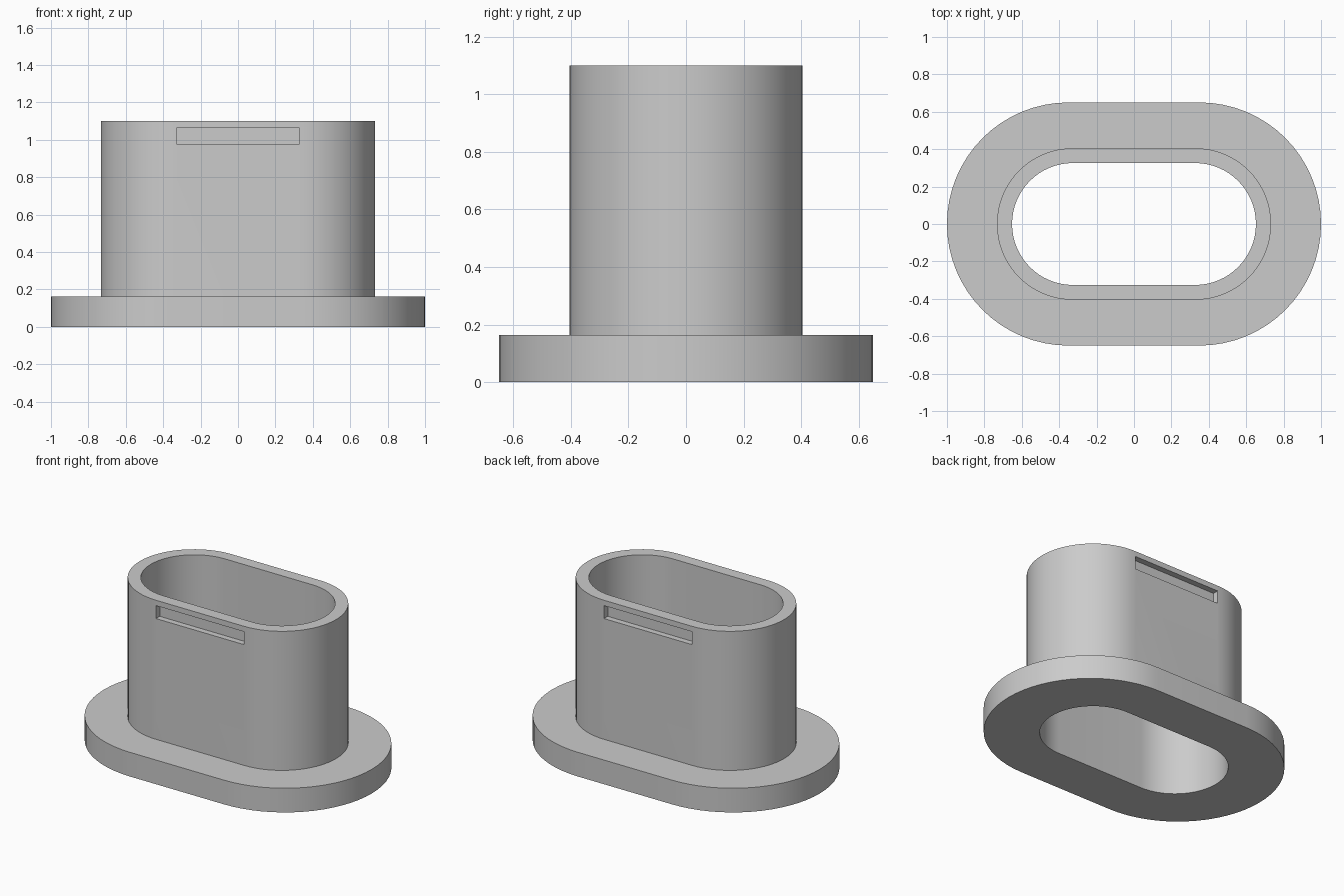
import bpy, bmesh
from math import sin, cos, pi, radians

cube = bpy.data.objects.get("Cube")
if cube:
    bpy.data.objects.remove(cube, do_unlink=True)

grey = bpy.data.materials.new("light grey")
grey.use_nodes = True
colour = (0.6, 0.6, 0.6, 1)
grey.diffuse_color = colour
grey.node_tree.nodes["Principled BSDF"].inputs["Base Color"].default_value = colour

STEPS = 32  # segments per rounded end


def stadium(bm, half_straight, radius, z):
    """Ring of vertices around a rounded slot outline."""
    ring = []
    for side, start in ((1, -pi / 2), (-1, pi / 2)):
        for i in range(STEPS + 1):
            a = start + pi * i / STEPS
            ring.append(bm.verts.new((side * half_straight + radius * cos(a),
                                      radius * sin(a), z)))
    return ring


# Flanged sleeve: closed section swept round the outline
section = [(0.35, 0.65, 0), (0.35, 0.65, 0.163), (0.328, 0.405, 0.163),
           (0.328, 0.405, 1.1), (0.326, 0.326, 1.1), (0.326, 0.326, 0)]
bm = bmesh.new()
rings = [stadium(bm, *s) for s in section]
for k, low in enumerate(rings):
    high = rings[(k + 1) % len(rings)]
    for i in range(len(low)):
        j = (i + 1) % len(low)
        bm.faces.new((low[i], low[j], high[j], high[i]))
bmesh.ops.recalc_face_normals(bm, faces=bm.faces)
mesh = bpy.data.meshes.new("flanged_sleeve")
bm.to_mesh(mesh)
bm.free()
mesh.materials.append(grey)
sleeve = bpy.data.objects.new("flanged_sleeve", mesh)
bpy.context.collection.objects.link(sleeve)
bpy.context.view_layer.objects.active = sleeve
sleeve.select_set(True)

# Blind latch slots near the rim, front and back
for side, name in ((-1, "front_slot_cutter"), (1, "back_slot_cutter")):
    bpy.ops.mesh.primitive_cube_add(size=1, location=(0, side * 0.415, 1.02))
    cutter = bpy.context.object
    cutter.name = name
    cutter.scale = (0.655, 0.1, 0.087)
    cutter.hide_render = True
    cutter.data.materials.append(grey)
    bpy.ops.object.select_all(action='DESELECT')
    sleeve.select_set(True)
    bpy.context.view_layer.objects.active = sleeve
    cut = sleeve.modifiers.new("latch_slot", 'BOOLEAN')
    cut.operation = 'DIFFERENCE'
    cut.solver = 'EXACT'
    cut.object = cutter
    bpy.ops.object.modifier_apply(modifier=cut.name)
    bpy.data.objects.remove(cutter, do_unlink=True)

bpy.ops.object.shade_smooth_by_angle(angle=radians(30))
